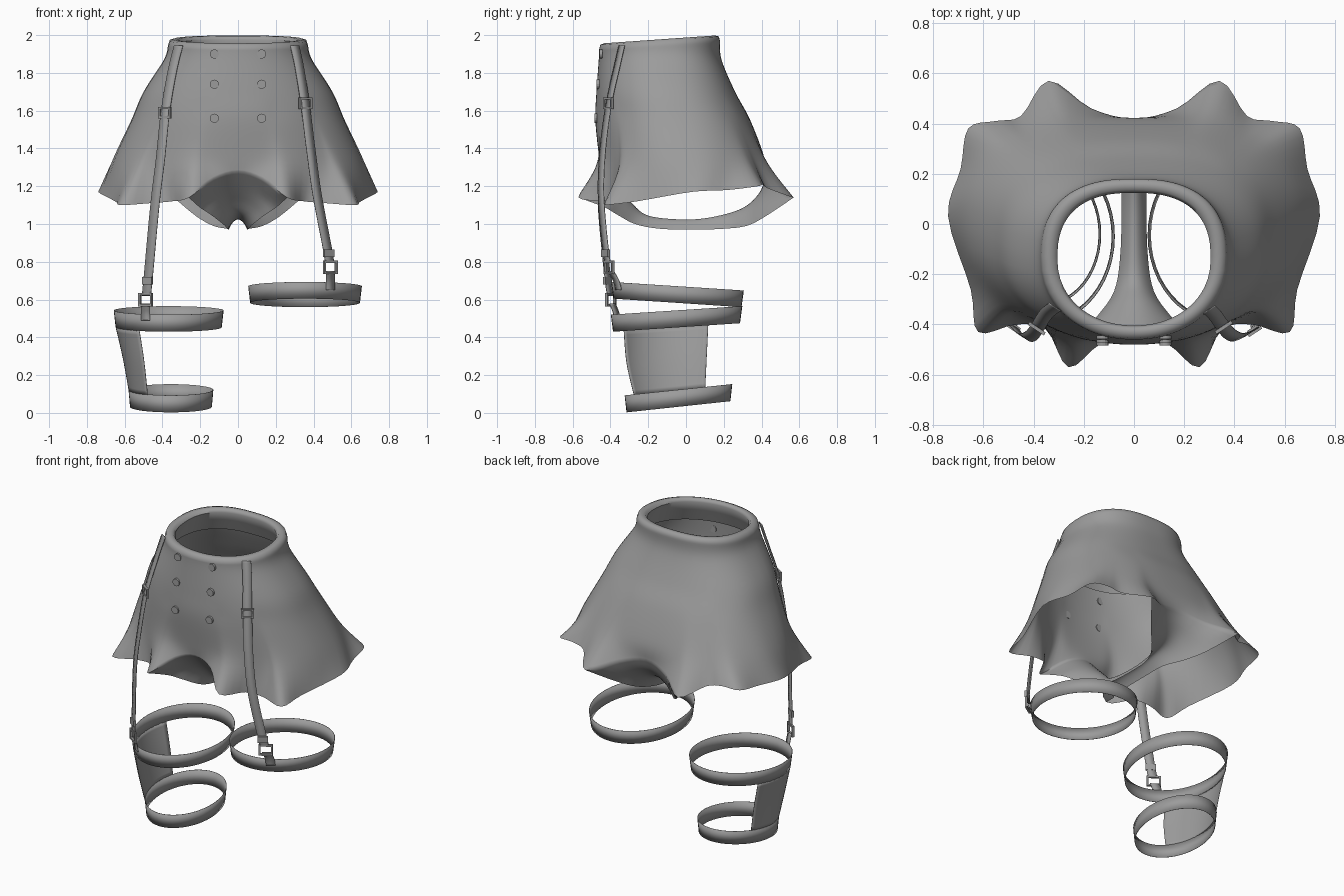
import bpy, bmesh, math
from mathutils import Vector as V

if "Cube" in bpy.data.objects:
    bpy.data.objects.remove(bpy.data.objects["Cube"])

GREY = (0.33, 0.33, 0.33, 1)
cloth = bpy.data.materials.new("mid grey")
cloth.use_nodes = True
cloth.diffuse_color = GREY
cloth.node_tree.nodes["Principled BSDF"].inputs["Base Color"].default_value = GREY


def spline(pts, n, closed=False):
    """Smooth curve through the points, n steps per span."""
    pts = [V(p) for p in pts]
    m = len(pts)
    get = (lambda i: pts[i % m]) if closed else (lambda i: pts[max(0, min(m - 1, i))])
    out = []
    for i in range(m if closed else m - 1):
        a, b, c, d = (get(i + k) for k in (-1, 0, 1, 2))
        for s in range(n):
            t = s / n
            out.append(b + (c - a) * (t / 2) + (a * 2 - b * 5 + c * 4 - d) * (t * t / 2)
                       + (b * 3 - a - c * 3 + d) * (t ** 3 / 2))
    return out if closed else out + [pts[-1]]


def add_grid(bm, rows, closed=False):
    vs = [[bm.verts.new(p) for p in r] for r in rows]
    n = len(rows[0])
    for a, b in zip(vs, vs[1:]):
        for i in range(n if closed else n - 1):
            j = (i + 1) % n
            bm.faces.new((a[i], a[j], b[j], b[i]))


def add_box(bm, c, axes, size):
    """Box at c along the axes (across, up, out)."""
    d = [a * (s / 2) for a, s in zip(axes, size)]
    ends = [[c + d[0] * i + d[1] * j + d[2] * k for i, j in
             ((-1, -1), (1, -1), (1, 1), (-1, 1))] for k in (-1, 1)]
    add_grid(bm, ends, True)
    for e in ends:
        bm.faces.new([bm.verts.new(p) for p in e])


def finish(name, bm, thick=0):
    bmesh.ops.remove_doubles(bm, verts=bm.verts, dist=0.0005)
    bmesh.ops.recalc_face_normals(bm, faces=bm.faces)
    me = bpy.data.meshes.new(name)
    bm.to_mesh(me)
    bm.free()
    me.materials.append(cloth)
    ob = bpy.data.objects.new(name, me)
    bpy.context.collection.objects.link(ob)
    bpy.ops.object.select_all(action='DESELECT')
    ob.select_set(True)
    bpy.context.view_layer.objects.active = ob
    bpy.ops.object.shade_smooth_by_angle(angle=math.radians(60))
    if thick:
        mod = ob.modifiers.new("thickness", 'SOLIDIFY')
        mod.thickness = thick
        mod.offset = 0


def oval(th, rx, ry, yc, z=0):
    """Point on a body ring: rounder in front, squarer behind."""
    c, s = math.cos(th), math.sin(th)
    e = 2.5 if s > 0 else 2.1
    return V((math.copysign(abs(c) ** (2 / e), c) * rx,
              yc + math.copysign(abs(s) ** (2 / e), s) * ry, z))


# Wavy hem, right around: front centre, front tip, side, back tip, back centre
half = [(0, -.45, 1.28), (.13, -.475, 1.24), (.26, -.57, 1.14), (.35, -.42, 1.12),
        (.47, -.40, 1.11), (.62, -.43, 1.10), (.65, -.26, 1.12), (.74, .03, 1.17),
        (.69, .22, 1.18), (.66, .38, 1.20), (.55, .41, 1.21), (.45, .43, 1.19),
        (.34, .57, 1.14), (.17, .46, 1.20), (0, .42, 1.24)]
STEP = 4
hem = spline(half + [(-x, y, z) for x, y, z in reversed(half[1:-1])], STEP, True)

# Flared body with rolled waistband
columns = []
for p in hem:
    th = math.atan2((p.y + .05) / .5, p.x / .7)

    def waist(scale, drop):
        q = oval(th, .37 * scale, .32 * scale, -.14)
        q.z = 1.955 + (q.y + .46) * .07 - drop
        return q
    rim = [waist(s, d) for s, d in
           ((.995, .16), (.90, .08), (.825, .02), (.86, .002), (.92, 0), (.98, .007))]
    hips = oval(th, .565, .41, -.07, 1.55)
    low = oval(th, .67, .445, -.015, 1.34).lerp(hips.lerp(p, .6), .35)
    columns.append(rim + spline([waist(1, .03), oval(th, .392, .325, -.137, 1.87),
                                 oval(th, .50, .367, -.107, 1.70), hips, low, p], 6))
bm = bmesh.new()
add_grid(bm, list(zip(*columns)), True)

# Gusset between the legs: half width, edge y, edge z, centre y, centre z
sections = [(.205, -.435, 1.09, -.375, 1.20), (.145, -.365, 1.05, -.30, 1.125),
            (.08, -.27, 1.00, -.225, 1.055), (.056, -.14, .975, -.12, 1.03),
            (.05, .05, .97, .05, 1.025), (.06, .20, .975, .20, 1.05),
            (.13, .32, .99, .31, 1.09), (.22, .42, 1.04, .385, 1.16)]
n = 4 * STEP
mid = len(hem) // 2
front = [hem[i] for i in range(-n // 2, n // 2 + 1)]
back = [hem[mid - i] for i in range(-n // 2, n // 2 + 1)]
strands = []
for k in range(n + 1):
    u = 2 * k / n - 1
    path = [V((w * u, yc + (ye - yc) * u * u, zc + (ze - zc) * u * u))
            for w, ye, ze, yc, zc in sections]
    strands.append(spline([front[k]] + path + [back[k]], 4))
add_grid(bm, strands)
finish("skirt_shorts", bm)

# Two columns of front buttons
for x in (-.125, .125):
    for z, y in ((1.90, -.450), (1.74, -.466), (1.56, -.477)):
        bpy.ops.mesh.primitive_cylinder_add(vertices=16, radius=.024, depth=.014,
                                            location=(x, y, z), rotation=(math.pi / 2, 0, 0))
        bpy.context.object.name = "button"
        bpy.context.object.data.materials.append(cloth)


# Leg bands: centre, radii, front and back heights, width
def band_point(spec, th, top):
    cx, cy, rx, ry, zf, zb, h = spec
    flare = .97 + .035 * top
    p = V((cx + rx * flare * math.cos(th), cy + ry * flare * math.sin(th), 0))
    p.z = zf + (zb - zf) * (math.sin(th) + 1) / 2 + h * top
    return p


left_band = (.355, -.045, .298, .348, .605, .56, .088)
right_upper = (-.367, -.05, .288, .345, .43, .475, .09)
right_lower = (-.355, -.04, .222, .282, .003, .062, .09)
for name, spec in (("left_thigh_band", left_band), ("right_thigh_band", right_upper),
                   ("right_knee_band", right_lower)):
    bm = bmesh.new()
    add_grid(bm, [[band_point(spec, math.tau * i / 48, t) for i in range(48)]
                  for t in (0, 1)], True)
    finish(name, bm, .003)

# Outer panel joining the two right bands, wider at its ends
bm = bmesh.new()
panel = []
for k in range(19):
    th = math.radians(150 + k * 4.8)
    lo, hi = band_point(right_lower, th, .98), band_point(right_upper, th, .02)
    centre = (lo + hi) / 2 + V((.004, -.012 * k / 18, 0))
    panel.append(spline([lo, centre, hi], 5))
add_grid(bm, panel)
finish("right_leg_panel", bm, .003)


# Garter straps with buckles
def garter(side, s, path, upper, slider, lower):
    out = V((.55 * s, -.835, 0))
    across = V((.835, .55 * s, 0))
    axes = (across, V((0, 0, 1)), out)
    pts = spline(path, 8)

    def at(z):
        for a, b in zip(pts, pts[1:]):
            if b.z <= z <= a.z:
                return a.lerp(b, (a.z - z) / (a.z - b.z)) + out * .004

    def ribbon(name, pts):
        bm = bmesh.new()
        add_grid(bm, [[p - across * .028, p + across * .028] for p in pts])
        finish(side + name, bm, .004)

    ribbon("_strap", [p for p in pts if p.z > lower + .02])
    ribbon("_strap_tab", [p for p in pts if p.z < lower - .015])
    for z, w, h in ((upper, .066, .05), (lower, .074, .06)):
        bm = bmesh.new()
        c = at(z)
        for k in (-1, 1):
            add_box(bm, c + across * (k * w / 2), axes, (.011, h + .011, .014))
            add_box(bm, c + axes[1] * (k * h / 2), axes, (w, .011, .014))
        finish(side + "_buckle", bm)
    bm = bmesh.new()
    add_box(bm, at(slider), axes, (.062, .04, .016))
    finish(side + "_slider", bm)


garter("left", 1, [(.300, -.340, 1.945), (.325, -.366, 1.83), (.355, -.408, 1.64),
                   (.385, -.44, 1.4), (.42, -.45, 1.15), (.475, -.425, .86),
                   (.487, -.405, .77), (.49, -.37, .70), (.49, -.357, .65)],
       1.64, .845, .77)
garter("right", -1, [(-.315, -.330, 1.945), (-.35, -.358, 1.8), (-.385, -.413, 1.59),
                     (-.41, -.445, 1.35), (-.44, -.45, 1.1), (-.475, -.415, .72),
                     (-.487, -.395, .60), (-.49, -.37, .53), (-.49, -.366, .49)],
       1.59, .70, .60)
